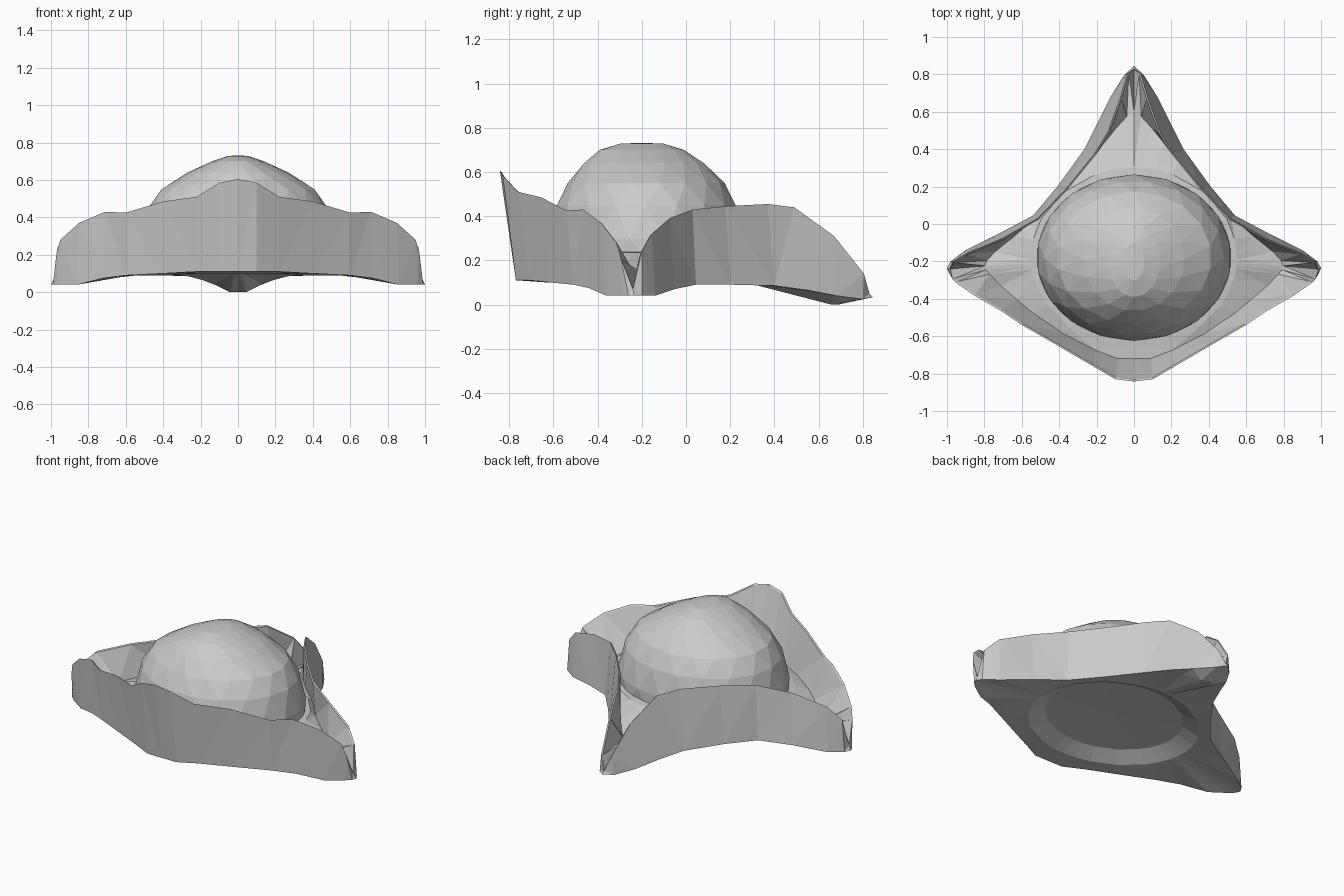
import bpy, bmesh, math
from mathutils import Vector

if "Cube" in bpy.data.objects:
    bpy.data.objects.remove(bpy.data.objects["Cube"])

CY = -0.18  # crown axis position in y


def loft(name, rings, cap_start, cap_end):
    """Skin a list of equal-length closed rings, with an apex point at each end."""
    bm = bmesh.new()
    vr = [[bm.verts.new(p) for p in r] for r in rings]
    n = len(vr[0])
    for a, b in zip(vr, vr[1:]):
        for i in range(n):
            j = (i + 1) % n
            bm.faces.new((a[i], a[j], b[j], b[i]))
    for ring, apex in ((vr[0], cap_start), (vr[-1], cap_end)):
        c = bm.verts.new(apex)
        for i in range(n):
            bm.faces.new((ring[i], ring[(i + 1) % n], c))
    bmesh.ops.recalc_face_normals(bm, faces=bm.faces)
    bmesh.ops.triangulate(bm, faces=[f for f in bm.faces if len(f.verts) > 3])
    me = bpy.data.meshes.new(name)
    bm.to_mesh(me)
    bm.free()
    ob = bpy.data.objects.new(name, me)
    bpy.context.collection.objects.link(ob)
    return ob


# right half of the brim, front centre -> side tip -> back tip:
# lower edge x, y, z then rim x, y, z
stations = [
    (0, -.77, .11, 0, -.842, .605),
    (.10, -.77, .11, .10, -.83, .585),
    (.22, -.71, .11, .22, -.76, .51),
    (.40, -.615, .10, .40, -.655, .485),
    (.60, -.51, .09, .60, -.54, .425),
    (.72, -.44, .075, .71, -.465, .43),
    (.86, -.36, .04, .85, -.385, .37),
    (.96, -.29, .04, .95, -.315, .28),
    (.99, -.26, .04, .97, -.295, .21),
    (1.0, -.235, .04, .985, -.24, .07),
    (.98, -.20, .04, .965, -.20, .24),
    (.90, -.14, .04, .89, -.155, .32),
    (.72, -.05, .07, .70, -.075, .39),
    (.54, .045, .09, .515, .03, .43),
    (.41, .20, .09, .37, .18, .445),
    (.265, .40, .085, .215, .37, .455),
    (.19, .55, .065, .14, .49, .44),
    (.125, .68, .04, .075, .67, .31),
    (.05, .80, .025, .035, .805, .14),
    (0, .845, .033, 0, .83, .05),
]
left = [(-a, b, c, -d, e, f) for a, b, c, d, e, f in stations[-2:0:-1]]
full = stations + left
N = len(full)
low = [Vector(s[:3]) for s in full]
rim = [Vector(s[3:]) for s in full]


def oval(p, rx, ry, z):
    """Point of an oval around the crown axis, in the direction of p."""
    a = math.atan2((p.y - CY) / ry, p.x / rx)
    return Vector((rx * math.cos(a), CY + ry * math.sin(a), z))


# inner rim: thin edge of the turned-up wall
rim_in = []
for i in range(N):
    t = rim[(i + 1) % N] - rim[i - 1]
    nrm = Vector((-t.y, t.x, 0)).normalized()
    rim_in.append(rim[i] + nrm * 0.008 - Vector((0, 0, 0.006)))

# trough sloping from the wall foot to the narrow ledge around the crown
trough = []
for p in low:
    q = p.lerp(oval(p, .55, .48, 0), 0.45)
    q.z = p.z + 0.12
    trough.append(q)
ledge = [oval(p, .55, .48, .235) for p in low]
crown_base = [oval(p, .50, .43, .24) for p in low]

# underside, dipping to the ground under the back tip
under = [oval(p, .53, .45, .10) for p in low]
under_in = [oval(p, .43, .36, .15) for p in low]
under_mid = [p.lerp(u, 0.27) for p, u in zip(low, under)]
for q in under_mid:
    if q.y > 0.62:
        q.z = 0.0

# turned-up three-cornered brim, with shallow hollow underside
loft("brim", [under_in, under, under_mid, low, rim, rim_in, trough, ledge,
              crown_base], (0, CY, .16), (0, CY, .24))

# domed crown, alternate rings staggered for irregular facets
profile = [(.20, .52, .44, 0), (.30, .52, .445, 0), (.45, .48, .41, 0),
           (.55, .415, .355, 0), (.64, .27, .275, -.01), (.70, .14, .19, -.02),
           (.728, .055, .10, -.02)]
SEG = 18
rings = []
for k, (z, rx, ry, dy) in enumerate(profile):
    off = 0.5 * k
    rings.append([(rx * math.cos(2 * math.pi * (i + off) / SEG),
                   CY + dy + ry * math.sin(2 * math.pi * (i + off) / SEG), z)
                  for i in range(SEG)])
loft("crown", rings, (0, CY, .20), (0, CY - .02, .732))
